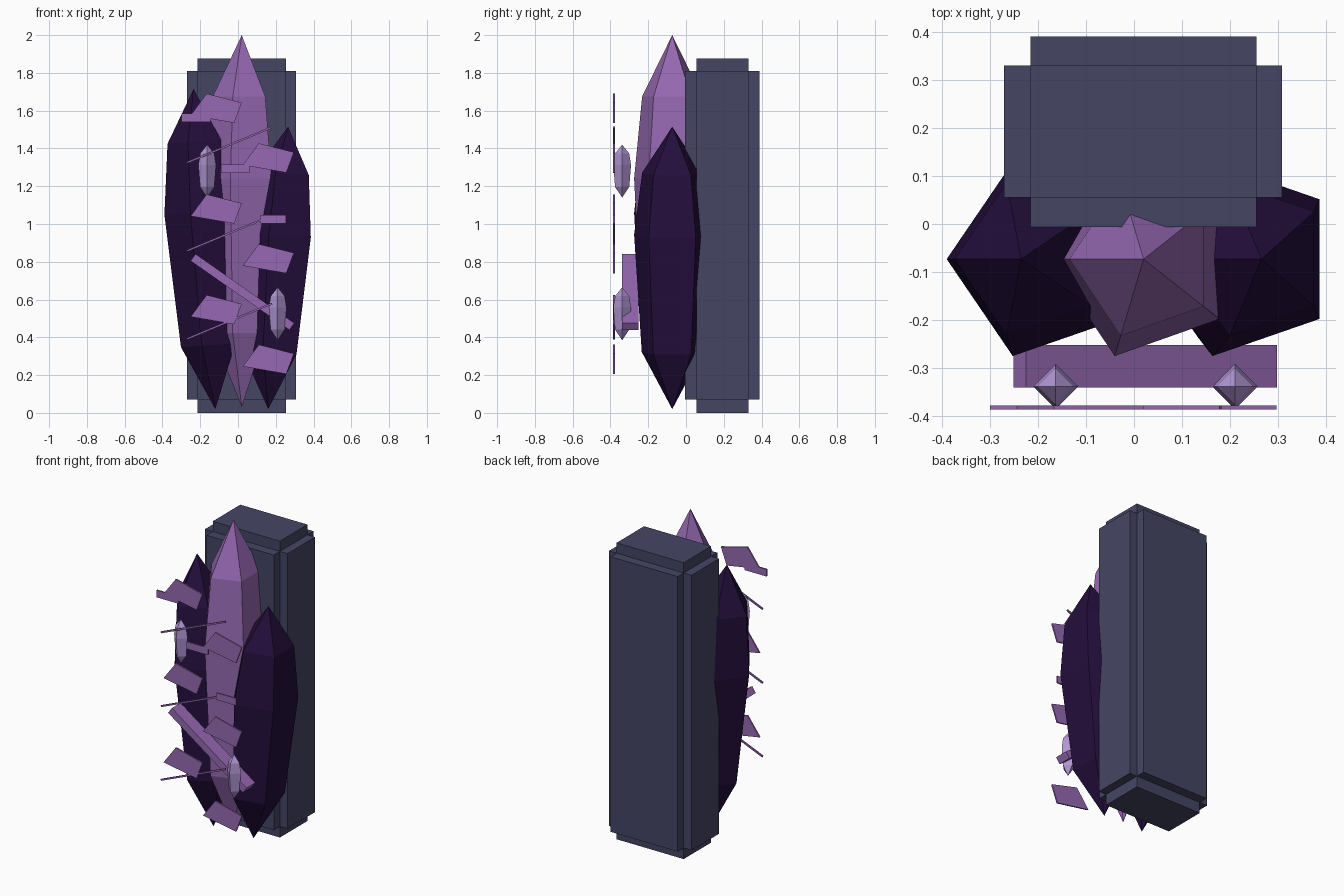
import bpy, bmesh, math
from mathutils import Vector, Matrix

cube = bpy.data.objects.get("Cube")
if cube:
    bpy.data.objects.remove(cube, do_unlink=True)


def material(name, srgb):
    lin = [((c / 255 + 0.055) / 1.055) ** 2.4 for c in srgb] + [1.0]
    m = bpy.data.materials.new(name)
    m.use_nodes = True
    m.diffuse_color = lin
    m.node_tree.nodes["Principled BSDF"].inputs["Base Color"].default_value = lin
    return m


SLATE = material("slate", (69, 69, 100))
DARK = material("deep violet", (36, 14, 60))
PURPLE = material("amethyst", (150, 105, 178))
LILAC = material("pale lilac", (178, 150, 212))


def finish(name, bm, mat):
    bmesh.ops.recalc_face_normals(bm, faces=bm.faces)
    me = bpy.data.meshes.new(name)
    bm.to_mesh(me)
    bm.free()
    me.materials.append(mat)
    ob = bpy.data.objects.new(name, me)
    bpy.context.collection.objects.link(ob)
    return ob


def box(name, lo, hi, mat, turn=0.0):
    """Box between two corners, turned about its own y axis."""
    lo, hi = Vector(lo), Vector(hi)
    bm = bmesh.new()
    bmesh.ops.create_cube(bm, size=1)
    bmesh.ops.transform(bm, verts=bm.verts, matrix=Matrix.Translation((lo + hi) / 2)
                        @ Matrix.Rotation(turn, 4, 'Y')
                        @ Matrix.Diagonal((*(hi - lo), 1)))
    return finish(name, bm, mat)


def beam(name, a, b, width, y0, y1, mat):
    """Straight bar in the xz plane from a to b."""
    dx, dz = b[0] - a[0], b[1] - a[1]
    cx, cz, half = (a[0] + b[0]) / 2, (a[1] + b[1]) / 2, math.hypot(dx, dz) / 2
    return box(name, (cx - half, y0, cz - width / 2), (cx + half, y1, cz + width / 2),
               mat, -math.atan2(dz, dx))


def crystal(name, bottom, top, radius, sides, mat, squash=1.0):
    """Faceted spindle with three rings between two points."""
    bottom, top = Vector(bottom), Vector(top)
    axis = top - bottom
    rot = Vector((0, 0, 1)).rotation_difference(axis.normalized())
    bm = bmesh.new()
    rings = []
    for t, k in ((0.2, 0.8), (0.615, 1.0), (0.835, 0.79)):
        ring = []
        for i in range(sides):
            a = math.pi + math.tau * i / sides
            p = Vector((math.cos(a) * radius * k * squash, math.sin(a) * radius * k, 0))
            ring.append(bm.verts.new(bottom + axis * t + rot @ p))
        rings.append(ring)
    tip0, tip1 = bm.verts.new(bottom), bm.verts.new(top)
    for i in range(sides):
        j = (i + 1) % sides
        bm.faces.new((tip0, rings[0][j], rings[0][i]))
        for r, s in zip(rings, rings[1:]):
            bm.faces.new((r[i], r[j], s[j], s[i]))
        bm.faces.new((rings[2][i], rings[2][j], tip1))
    return finish(name, bm, mat)


def plate(name, outline, mat, y0=-0.386, y1=-0.377):
    bm = bmesh.new()
    face = bm.faces.new([bm.verts.new((x, y0, z)) for x, z in outline])
    ext = bmesh.ops.extrude_face_region(bm, geom=[face])
    moved = [v for v in ext["geom"] if isinstance(v, bmesh.types.BMVert)]
    bmesh.ops.translate(bm, verts=moved, vec=(0, y1 - y0, 0))
    return finish(name, bm, mat)


# Back block with stepped edges
box("block_core", (-0.215, 0.055, 0.0), (0.255, 0.33, 1.875), SLATE)
box("block_sides", (-0.27, 0.055, 0.07), (0.308, 0.33, 1.81), SLATE)
box("block_front_back", (-0.215, -0.006, 0.07), (0.255, 0.39, 1.81), SLATE)

# Large five-sided crystals
Y = -0.073
crystal("centre_crystal", (0.02, Y, 0.03), (0.02, Y, 2.0), 0.212, 5, PURPLE, 0.92)
crystal("right_crystal", (-0.12, Y, 0.02), (-0.235, Y, 1.715), 0.212, 5, DARK, 0.94)
crystal("left_crystal", (0.16, Y, 0.02), (0.265, Y, 1.515), 0.212, 5, DARK, 0.94)

# Small floating crystals
for name, x, z in (("upper_small_crystal", -0.163, 1.14), ("lower_small_crystal", 0.21, 0.385)):
    crystal(name, (x, -0.338, z), (x, -0.338, z + 0.28), 0.047, 4, LILAC)

# Slanted plates, alternating sides
SHAPE = ((0, 0), (0.186, -0.047), (0.146, -0.155), (-0.085, -0.115))
for side, x, z0 in (("right", -0.166, 1.69), ("left", 0.11, 1.427)):
    for i in range(3):
        z = z0 - 0.533 * i
        plate(f"{side}_plate_{i + 1}", [(x + u, z + w) for u, w in SHAPE], PURPLE)

# Short level strips
for i, (x0, x1, z) in enumerate(((-0.30, -0.145, 1.54), (-0.09, 0.06, 1.27), (0.12, 0.255, 1.003))):
    plate(f"strip_{i + 1}", [(x0, z), (x1, z), (x1, z + 0.045), (x0, z + 0.045)], PURPLE)

# Thin slanted rods
for i, z in enumerate((1.325, 0.858, 0.392)):
    beam(f"rod_{i + 1}", (-0.27, z), (0.18, z + 0.187), 0.01, -0.386, -0.377, PURPLE)

# Diagonal bar
beam("diagonal_bar", (-0.238, 0.823), (0.285, 0.457), 0.045, -0.34, -0.252, PURPLE)
